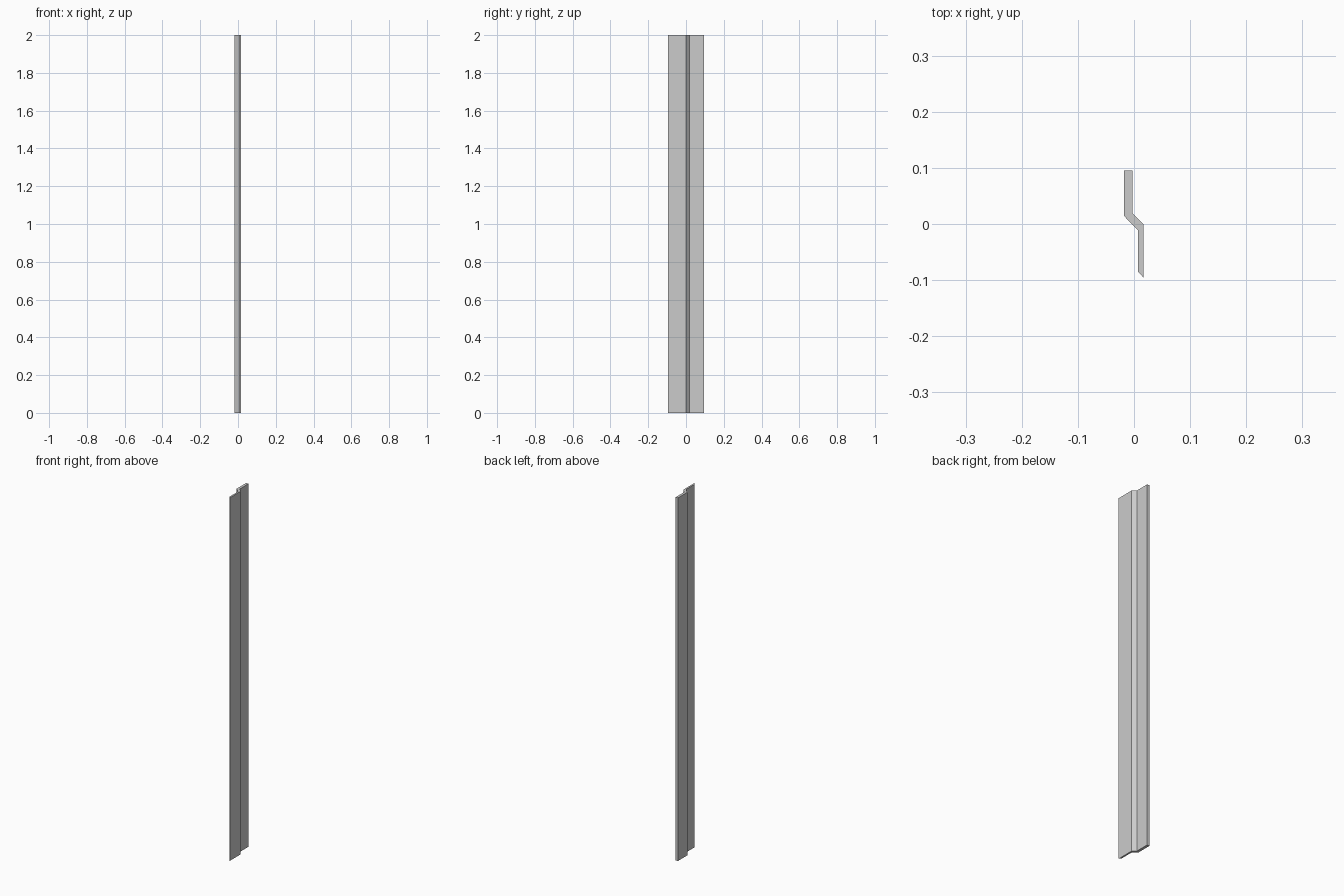
import bpy, bmesh

if "Cube" in bpy.data.objects:
    bpy.data.objects.remove(bpy.data.objects["Cube"])

# Cross-section of the stepped cladding board, anticlockwise seen from above
PROFILE = [
    (-0.0175, 0.095), (-0.0175, 0.014), (0.007, -0.011), (0.007, -0.085),
    (0.0165, -0.095), (0.0165, 0.0), (-0.003, 0.0195), (-0.003, 0.095),
]
HEIGHT = 2.0


def extrude_profile(name, points, height):
    bm = bmesh.new()
    base = bm.faces.new([bm.verts.new((x, y, 0)) for x, y in points])
    top = bmesh.ops.extrude_face_region(bm, geom=[base], use_keep_orig=True)["geom"]
    bmesh.ops.translate(bm, vec=(0, 0, height),
                        verts=[g for g in top if isinstance(g, bmesh.types.BMVert)])
    bmesh.ops.recalc_face_normals(bm, faces=bm.faces)
    mesh = bpy.data.meshes.new(name)
    bm.to_mesh(mesh)
    bm.free()
    obj = bpy.data.objects.new(name, mesh)
    bpy.context.collection.objects.link(obj)
    return obj


# Single full-height board with a bevelled lower lip
extrude_profile("cladding_board", PROFILE, HEIGHT)
